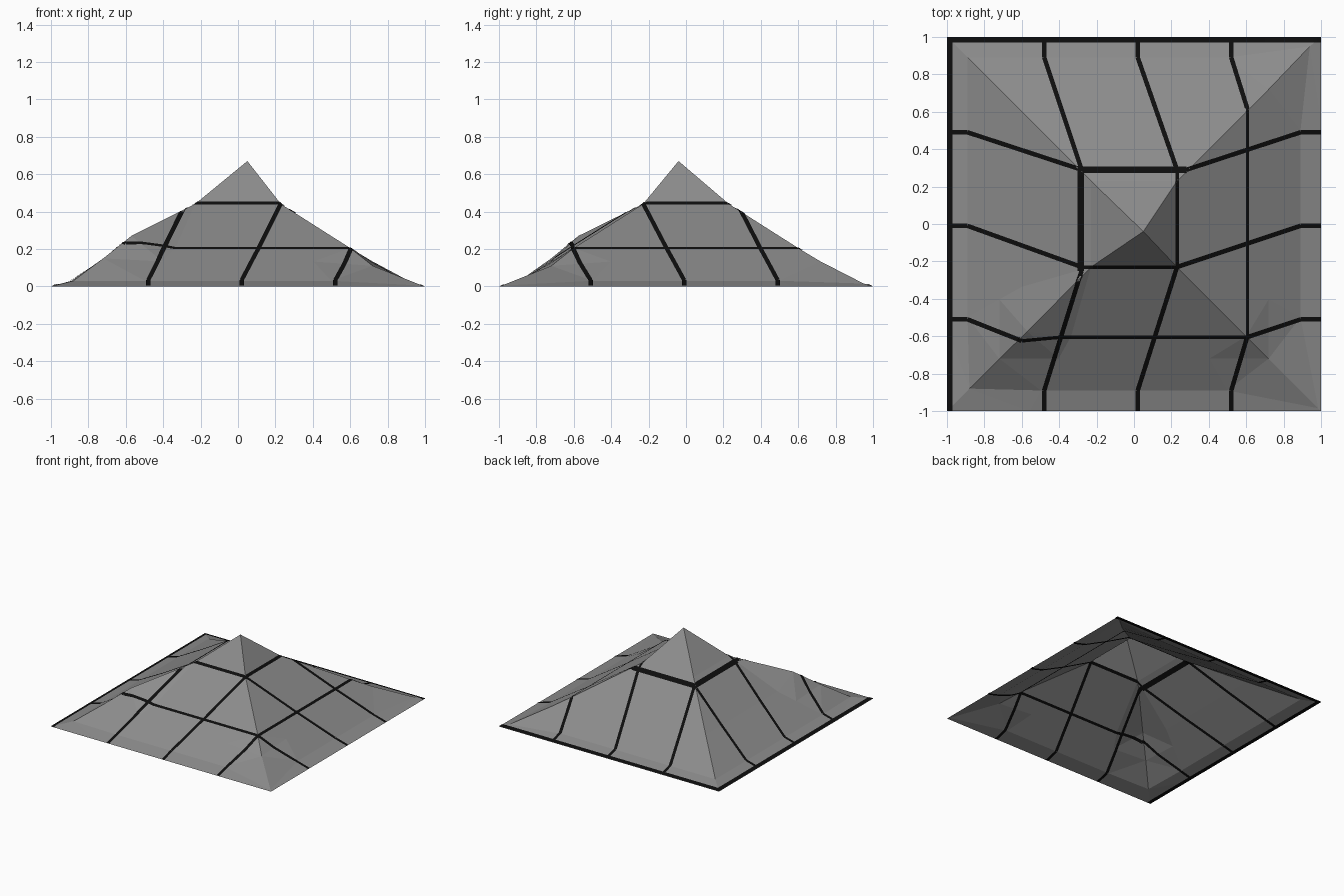
import bpy, bmesh
from mathutils import Vector
from mathutils.bvhtree import BVHTree

if "Cube" in bpy.data.objects:
    bpy.data.objects.remove(bpy.data.objects["Cube"])


def material(name, v):
    m = bpy.data.materials.new(name)
    m.diffuse_color = (v, v, v, 1)
    m.use_nodes = True
    m.node_tree.nodes["Principled BSDF"].inputs["Base Color"].default_value = m.diffuse_color
    return m


grey = material("panel grey", 0.26)
black = material("joint black", 0.004)


def add_object(name, bm, mat):
    me = bpy.data.meshes.new(name)
    bm.to_mesh(me)
    me.materials.append(mat)
    ob = bpy.data.objects.new(name, me)
    bpy.context.collection.objects.link(ob)
    return ob


# Roof sheet: square rings (half size, height, uneven corners 0=FL 1=FR 2=BR 3=BL)
rings = [
    (1.0, 0.0, {}),
    (0.89, 0.03, {0: (-.88, -.88, .03), 1: (.985, -.985, .004), 2: (.94, .95, .015)}),
    (0.72, 0.133, {0: (-.72, -.72, .15), 1: (.72, -.72, .11)}),
    (0.60, 0.205, {0: (-.57, -.575, .27)}),
    (0.23, 0.44, {}),
]
bm = bmesh.new()
loops = []
for s, z, fix in rings:
    corners = [Vector(c) for c in ((-s, -s, z), (s, -s, z), (s, s, z), (-s, s, z))]
    loop = []
    for i in range(4):
        a, b = corners[i], corners[(i + 1) % 4]
        loop.append(bm.verts.new(fix.get(i, a)))
        loop += [bm.verts.new(a.lerp(b, f)) for f in (0.22, 0.78)]
    loops.append(loop)
for lo, hi in zip(loops, loops[1:]):
    for i in range(12):
        j = (i + 1) % 12
        bm.faces.new((lo[i], lo[j], hi[j], hi[i]))
# Peak
apex = bm.verts.new((0.05, -0.04, 0.67))
for i in range(12):
    bm.faces.new((loops[-1][i], loops[-1][(i + 1) % 12], apex))
bmesh.ops.triangulate(bm, faces=bm.faces[:])
tree = BVHTree.FromBMesh(bm)
add_object("roof_sheet", bm, grey)
bm.free()


def height(x, y):
    hit = tree.ray_cast(Vector((x, y, 2)), Vector((0, 0, -1)))[0]
    return hit.z if hit else 0.0


def joint(name, pts, width):
    """Thin plate draped over the roof, showing on both sides."""
    bm = bmesh.new()
    t = 0.004
    pts = [Vector(p) for p in pts]
    for a, b in zip(pts, pts[1:]):
        d = (b - a).normalized()
        n = Vector((-d.y, d.x)) * width / 2
        n_steps = max(2, int((b - a).length / 0.02))
        prev = None
        for k in range(n_steps + 1):
            c = a.lerp(b, k / n_steps)
            cur = []
            for off in (-t, t):
                for p in (c - n, c + n):
                    x, y = (max(-1, min(1, q)) for q in p)
                    cur.append(bm.verts.new((x, y, max(0, height(x, y) + off))))
            if prev:
                bm.faces.new((prev[2], cur[2], cur[3], prev[3]))
                bm.faces.new((prev[1], cur[1], cur[0], prev[0]))
            prev = cur
    add_object(name, bm, black)
    bm.free()


# Joints running up each slope
W = 0.024
slopes = {
    "front": [[(-.48, -1), (-.48, -.89), (-.28, -.25)], [(.02, -1), (.02, -.89), (.23, -.23)],
              [(.52, -1), (.52, -.89), (.605, -.605)]],
    "back": [[(-.48, 1), (-.48, .89), (-.28, .29)], [(.02, 1), (.02, .89), (.23, .29)],
             [(.52, 1), (.52, .89), (.605, .62)]],
    "right": [[(1, .49), (.89, .49), (.28, .29)], [(1, -.01), (.89, -.01), (.23, -.23)],
              [(1, -.51), (.89, -.51), (.605, -.605)]],
    "left": [[(-1, .49), (-.89, .49), (-.28, .29)], [(-1, -.01), (-.89, -.01), (-.28, -.23)],
             [(-1, -.51), (-.89, -.51), (-.6, -.625)]],
}
for side, lines in slopes.items():
    for i, line in enumerate(lines):
        joint(f"{side}_joint_{i + 1}", line, W)

# Level joints around the roof
joint("upper_ring_front", [(-.28, -.232), (.235, -.232)], 0.018)
joint("upper_ring_right", [(.232, -.23), (.232, .29)], 0.018)
joint("upper_ring_back", [(-.3, .29), (.28, .29)], 0.036)
joint("upper_ring_left", [(-.285, -.25), (-.285, .3)], 0.036)
joint("lower_ring_front", [(.61, -.606), (-.4, -.606), (-.6, -.625)], 0.018)
joint("lower_ring_right", [(.607, -.61), (.607, .625)], 0.018)

# Border strips along two eaves
joint("eave_strip_back", [(-1, .985), (1, .985)], 0.03)
joint("eave_strip_left", [(-.985, -1), (-.985, 1)], 0.03)
